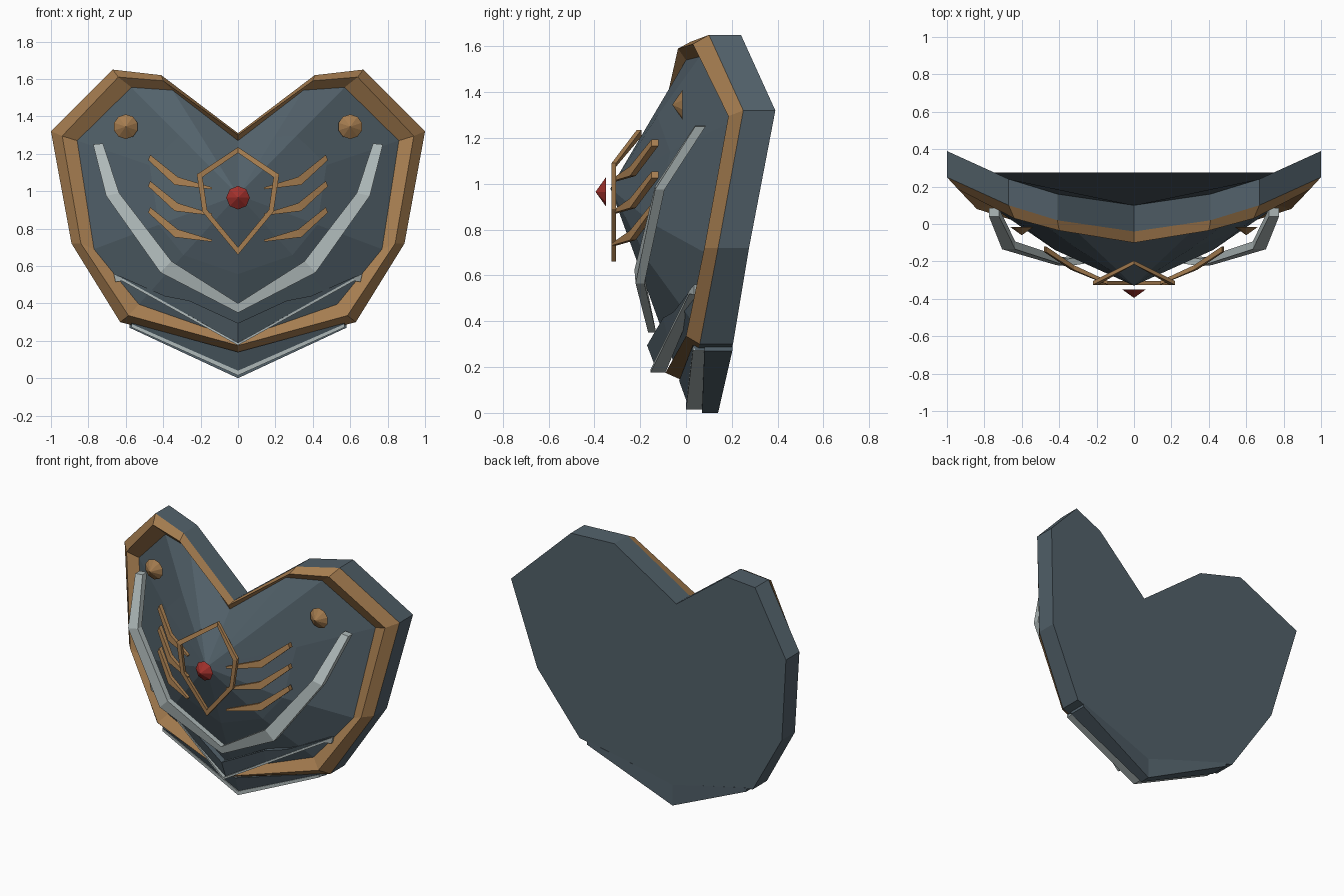
import bpy, bmesh, math
from mathutils import Matrix, Vector as V

cube = bpy.data.objects.get("Cube")
if cube:
    bpy.data.objects.remove(cube)


def material(name, rgb):
    m = bpy.data.materials.new(name)
    m.use_nodes = True
    m.diffuse_color = (*rgb, 1)
    m.node_tree.nodes["Principled BSDF"].inputs["Base Color"].default_value = (*rgb, 1)
    return m


steel = material("blue_steel", (0.085, 0.12, 0.145))
bronze = material("bronze", (0.38, 0.205, 0.08))
silver = material("silver", (0.42, 0.48, 0.48))
red = material("red_gem", (0.36, 0.03, 0.025))


def finish(name, bm, mats):
    """Mirror a half model (x >= 0), close its open back and make the object."""
    bmesh.ops.mirror(bm, geom=bm.verts[:] + bm.edges[:] + bm.faces[:],
                     matrix=Matrix.Identity(4), merge_dist=0.001, axis="X")
    bmesh.ops.remove_doubles(bm, verts=bm.verts, dist=0.001)
    bmesh.ops.holes_fill(bm, edges=[e for e in bm.edges if e.is_boundary], sides=0)
    bmesh.ops.recalc_face_normals(bm, faces=bm.faces)
    me = bpy.data.meshes.new(name)
    bm.to_mesh(me)
    bm.free()
    for m in mats:
        me.materials.append(m)
    ob = bpy.data.objects.new(name, me)
    bpy.context.collection.objects.link(ob)


def slab(name, edge_a, edge_b, depth, mat):
    """Solid band between two paths; depth runs from its first to its last value."""
    bm = bmesh.new()
    rows = []
    for i, (a, b) in enumerate(zip(edge_a, edge_b)):
        t = i / (len(edge_a) - 1)
        back = V((0, depth[0] * (1 - t) + depth[1] * t, 0))
        a, b = V(a), V(b)
        rows.append([bm.verts.new(p) for p in (a, b, b + back, a + back)])
    for r, s in zip(rows, rows[1:]):
        for i in range(4):
            j = (i + 1) % 4
            bm.faces.new((r[i], r[j], s[j], s[i]))
    for r in (rows[0], rows[-1]):
        if any(abs(v.co.x) > 0.001 for v in r):
            bm.faces.new(r)
    finish(name, bm, [mat])


# Breastplate: rings from the back edge, over the rim, to the chest peak
outer = [(0, -.04, 1.31), (.41, .02, 1.62), (.67, .10, 1.65), (1, .25, 1.32),
         (.89, .14, .72), (.63, .06, .30), (0, 0, .135)]
crest = [(0, -.10, 1.30), (.40, -.035, 1.59), (.64, .03, 1.61), (.94, .185, 1.295),
         (.84, .08, .72), (.585, 0, .335), (0, -.09, .175)]
inner = [(0, -.085, 1.27), (.35, 0, 1.54), (.57, .06, 1.555), (.86, .20, 1.27),
         (.77, .10, .69), (.53, .03, .395), (0, -.05, .21)]
back_y = [.10, .16, .24, .39, .275, .205, .14]
bulge = [0, 0, .01, .03, .045, .03, 0]
back = [(p[0], y, p[2]) for p, y in zip(outer, back_y)]
peak = V((0, -.33, .98))
middle = [V(p).lerp(peak, .45) - V((0, b, 0)) for p, b in zip(inner, bulge)]

bm = bmesh.new()
rings = [[bm.verts.new(p) for p in ring] for ring in (back, outer, crest, inner, middle)]
for k, (r, s) in enumerate(zip(rings, rings[1:])):
    for i in range(len(r) - 1):
        f = bm.faces.new((r[i], r[i + 1], s[i + 1], s[i]))
        f.material_index = 1 if k in (1, 2) else 0
tip = bm.verts.new(peak)
for a, b in zip(rings[4], rings[4][1:]):
    bm.faces.new((a, b, tip))
finish("breastplate", bm, [steel, bronze])

# Two overlapping waist plates with silver edging
slab("upper_waist_plate",
     [(0, -.17, .295), (.26, -.10, .415), (.39, -.055, .44), (.64, .03, .55)],
     [(0, -.13, .19), (.26, -.08, .335), (.39, -.04, .405), (.64, .03, .535)],
     (.04, .03), steel)
slab("upper_waist_edging",
     [(0, -.155, .19), (.62, .015, .535), (.665, .035, .56)],
     [(0, -.155, .176), (.62, .015, .52), (.655, .035, .515)], (.065, .015), silver)
slab("lower_waist_plate",
     [(0, -.03, .14), (.57, .03, .295)],
     [(0, .01, .03), (.57, .04, .275)], (.1, .1), steel)
slab("lower_waist_edging",
     [(0, .0, .04), (.57, .03, .29)],
     [(0, .0, .015), (.57, .03, .272)], (.07, .05), silver)
slab("lower_waist_back",
     [(0, .07, .14), (.58, .08, .295)],
     [(0, .07, .0), (.58, .08, .27)], (.07, .122), steel)

# Silver chest band
slab("chest_band",
     [(0, -.165, .35), (.415, -.22, .565), (.705, -.135, .975), (.775, .04, 1.25)],
     [(0, -.175, .40), (.355, -.225, .625), (.635, -.135, .99), (.722, .04, 1.255)],
     (.035, .045), silver)

# Bronze crest frame
frame = [(0, -.215, 1.235), (.22, -.325, 1.09), (.19, -.325, .89), (0, -.325, .66)]
inside = [(0, -.215, 1.205), (.19, -.325, 1.075), (.165, -.325, .90), (0, -.325, .70)]
slab("crest_frame", frame, inside, (.02, .02), bronze)

# Curved bronze legs beside the frame
leg = [(.14, -.325, 1.015, .005), (.33, -.245, 1.055, .021), (.475, -.15, 1.18, .014)]
for n, name in enumerate(("upper", "middle", "lower")):
    drop = .14 * n
    slab(name + "_crest_leg",
         [(x - w * .4, y, z - drop + w) for x, y, z, w in leg],
         [(x + w * .4, y, z - drop - w) for x, y, z, w in leg], (.02, .03), bronze)


def stud(name, sides, x, y, z, radius, height, mat):
    bpy.ops.mesh.primitive_cone_add(vertices=sides, radius1=radius, radius2=0, depth=height,
                                    location=(x, y - height / 2, z),
                                    rotation=(math.pi / 2, 0, 0))
    ob = bpy.context.object
    ob.name = name
    ob.data.materials.append(mat)


# Gem and shoulder studs
stud("chest_gem", 8, 0, -.35, .965, .063, .045, red)
for side, x in (("left", .6), ("right", -.6)):
    stud(side + "_shoulder_stud", 10, x, -.015, 1.345, .066, .045, bronze)
